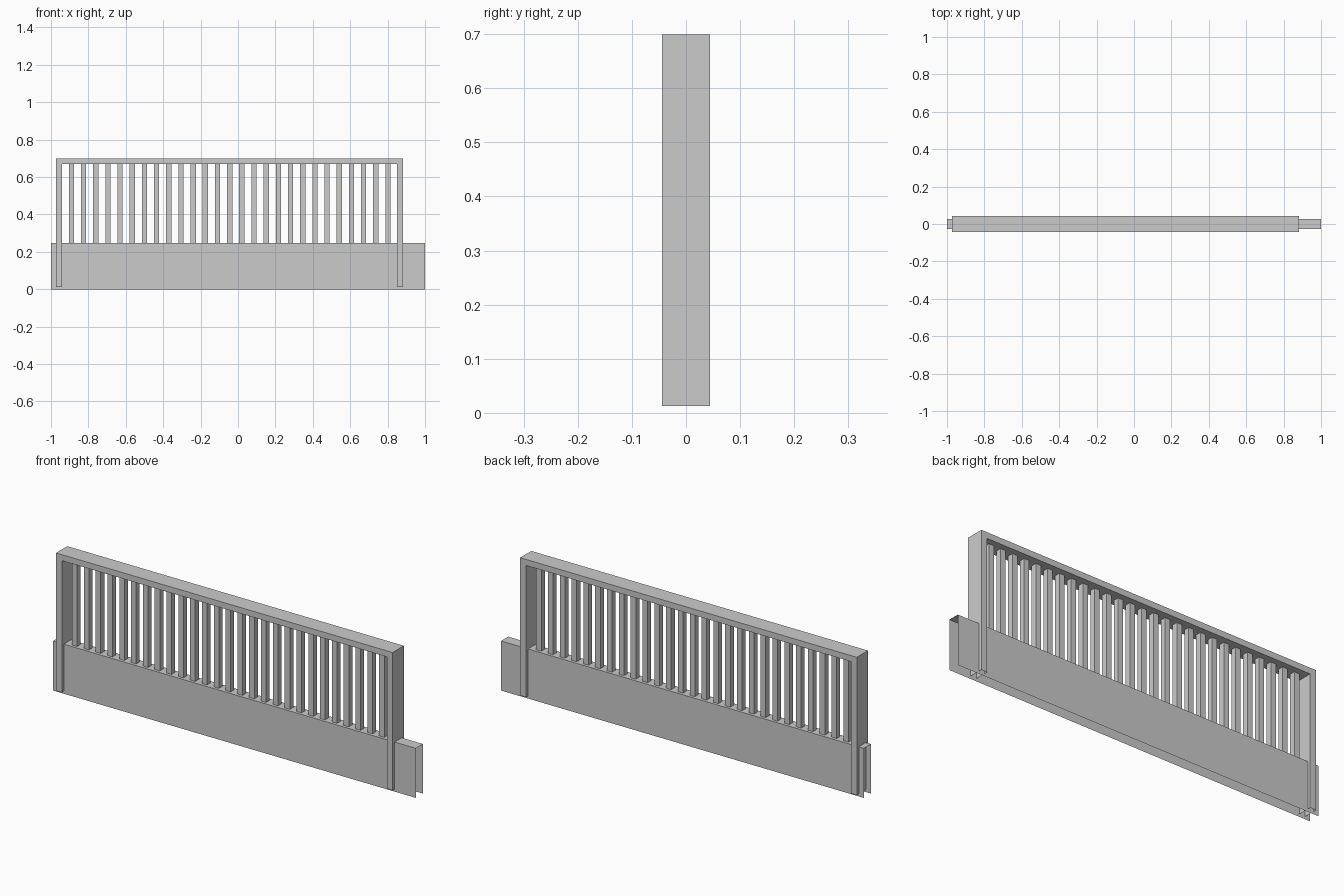
import bpy, bmesh

if "Cube" in bpy.data.objects:
    bpy.data.objects.remove(bpy.data.objects["Cube"])

POST_L, POST_R, PITCHES = -0.956, 0.867, 28
HALF_W, HALF_D = 0.016, 0.044
TOP, UNDER, FOOT, PANEL_H = 0.699, 0.669, 0.013, 0.247


def make_object(name, bm):
    mesh = bpy.data.meshes.new(name)
    bm.to_mesh(mesh)
    bm.free()
    obj = bpy.data.objects.new(name, mesh)
    bpy.context.collection.objects.link(obj)
    return obj


def add_box(bm, x0, x1, y0, y1, z0, z1, open_test):
    """Box shell; faces whose normal passes open_test are left out."""
    verts = bmesh.ops.create_cube(bm, size=1)["verts"]
    for v in verts:
        v.co.x = x1 if v.co.x > 0 else x0
        v.co.y = y1 if v.co.y > 0 else y0
        v.co.z = z1 if v.co.z > 0 else z0
    faces = list({f for v in verts for f in v.link_faces})
    for f in faces:
        f.normal_update()
    bmesh.ops.delete(bm, geom=[f for f in faces if open_test(f.normal)],
                     context='FACES_ONLY')


# Base panel: thin inverted channel, open at the bottom and both ends
bm = bmesh.new()
add_box(bm, -1, 1, -0.028, 0.028, 0, PANEL_H,
        lambda n: n.z < -0.5 or abs(n.x) > 0.5)
make_object("base_panel", bm)

# Frame: two posts and a top rail in one profile, open at the feet
xl0, xl1 = POST_L - HALF_W, POST_L + HALF_W
xr0, xr1 = POST_R - HALF_W, POST_R + HALF_W
profile = [(xl0, FOOT), (xl1, FOOT), (xl1, UNDER), (xr0, UNDER),
           (xr0, FOOT), (xr1, FOOT), (xr1, TOP), (xl0, TOP)]
bm = bmesh.new()
face = bm.faces.new([bm.verts.new((x, -HALF_D, z)) for x, z in profile])
ext = bmesh.ops.extrude_face_region(bm, geom=[face], use_keep_orig=True)
for v in ext["geom"]:
    if isinstance(v, bmesh.types.BMVert):
        v.co.y = HALF_D
bmesh.ops.recalc_face_normals(bm, faces=bm.faces)
feet = [f for f in bm.faces if all(abs(v.co.z - FOOT) < 1e-5 for v in f.verts)]
bmesh.ops.delete(bm, geom=feet, context='FACES_ONLY')
make_object("railing_frame", bm)

# Balusters: evenly spaced square bars from panel to rail
bm = bmesh.new()
for i in range(1, PITCHES):
    x = POST_L + (POST_R - POST_L) * i / PITCHES
    add_box(bm, x - 0.014, x + 0.014, -0.014, 0.014, PANEL_H, UNDER,
            lambda n: abs(n.z) > 0.5)
make_object("balusters", bm)
